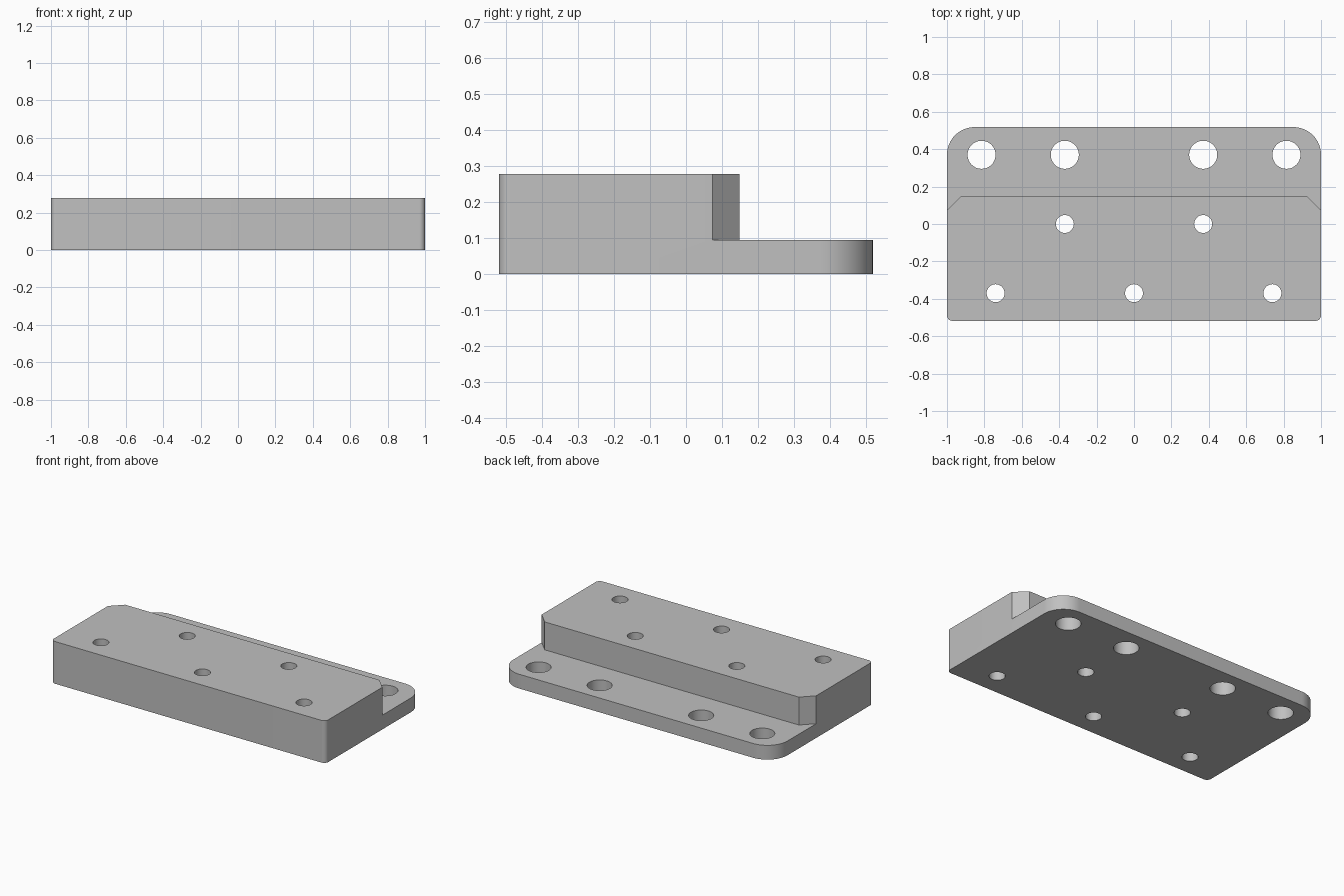
import bpy
import bmesh
from math import pi, cos, sin

HALF_X, HALF_Y = 1.0, 0.518
TOP_Z, LEDGE_Z = 0.278, 0.094
STEP_Y, CHAMFER = 0.148, 0.074

cube = bpy.data.objects.get("Cube")
if cube:
    bpy.data.objects.remove(cube, do_unlink=True)

grey = bpy.data.materials.new("plain grey")
grey.use_nodes = True
colour = (0.53, 0.53, 0.53, 1)
grey.diffuse_color = colour
grey.node_tree.nodes["Principled BSDF"].inputs["Base Color"].default_value = colour


def arc(cx, cy, radius, start, sweep, steps):
    return [(cx + radius * cos(start + sweep * i / steps),
             cy + radius * sin(start + sweep * i / steps)) for i in range(steps + 1)]


def prisms(name, outlines, z0, z1):
    """One object made of vertical prisms, one for each outline."""
    bm = bmesh.new()
    for outline in outlines:
        face = bm.faces.new([bm.verts.new((x, y, z0)) for x, y in outline])
        new = bmesh.ops.extrude_face_region(bm, geom=[face])["geom"]
        verts = [g for g in new if isinstance(g, bmesh.types.BMVert)]
        bmesh.ops.translate(bm, verts=verts, vec=(0, 0, z1 - z0))
    bmesh.ops.recalc_face_normals(bm, faces=bm.faces)
    mesh = bpy.data.meshes.new(name)
    bm.to_mesh(mesh)
    bm.free()
    mesh.materials.append(grey)
    obj = bpy.data.objects.new(name, mesh)
    bpy.context.collection.objects.link(obj)
    return obj


# Block with large rounded corners at the back and small ones at the front
outline = []
for i, (sx, sy) in enumerate([(1, 1), (-1, 1), (-1, -1), (1, -1)]):
    r = 0.148 if sy > 0 else 0.03
    outline += arc(sx * (HALF_X - r), sy * (HALF_Y - r), r, i * pi / 2, pi / 2, 16)
block = prisms("mounting_block", [outline], 0, TOP_Z)

# Space above the rear ledge, following the chamfered corners of the raised part
far = 0.3
inner = HALF_X - CHAMFER
left_edge = [(inner, STEP_Y), (HALF_X + far, STEP_Y - CHAMFER - far), (HALF_X + far, HALF_Y + far)]
right_edge = [(-x, y) for x, y in reversed(left_edge)]
step_cutter = prisms("step_cutter", [left_edge + right_edge], LEDGE_Z, TOP_Z + far)

# Vertical through holes: large ones in the ledge, small ones in the raised part
large = [(x, 0.37) for x in (-0.815, -0.37, 0.37, 0.815)]
small = [(-0.37, 0), (0.37, 0), (-0.74, -0.37), (0, -0.37), (0.74, -0.37)]
circles = [arc(x, y, r, 0, 2 * pi, 48)[:-1]
           for centres, r in ((large, 0.075), (small, 0.048)) for x, y in centres]
hole_cutter = prisms("hole_cutter", circles, -far, TOP_Z + 2 * far)

bpy.ops.object.select_all(action="DESELECT")
bpy.context.view_layer.objects.active = block
block.select_set(True)
for cutter in (step_cutter, hole_cutter):
    mod = block.modifiers.new(cutter.name, "BOOLEAN")
    mod.operation = "DIFFERENCE"
    mod.solver = "EXACT"
    mod.object = cutter
    bpy.ops.object.modifier_apply(modifier=mod.name)
    bpy.data.objects.remove(cutter, do_unlink=True)

bpy.ops.object.shade_smooth_by_angle(angle=pi / 6)
